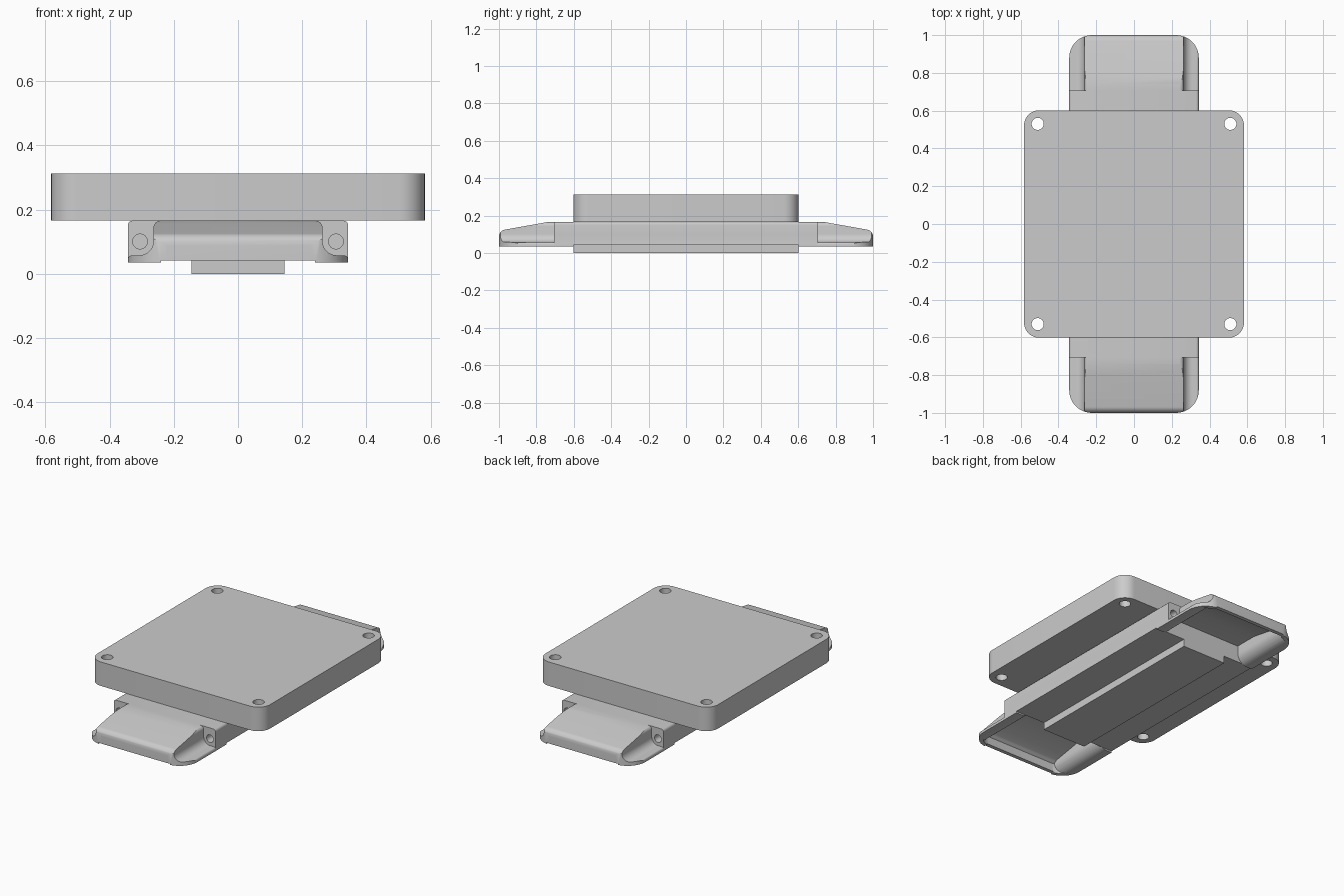
import bpy, bmesh
from math import sin, cos, pi

if "Cube" in bpy.data.objects:
    bpy.data.objects.remove(bpy.data.objects["Cube"])


def prism(name, pts, axis, lo, hi):
    """Extrude a closed 2D outline along axis ('x': yz, 'y': xz, 'z': xy)."""
    def place(p, t):
        a, b = p
        return {'x': (t, a, b), 'y': (a, t, b), 'z': (a, b, t)}[axis]
    bm = bmesh.new()
    low = [bm.verts.new(place(p, lo)) for p in pts]
    high = [bm.verts.new(place(p, hi)) for p in pts]
    bm.faces.new(low)
    bm.faces.new(high)
    n = len(pts)
    for i in range(n):
        j = (i + 1) % n
        bm.faces.new((low[i], low[j], high[j], high[i]))
    bmesh.ops.recalc_face_normals(bm, faces=bm.faces[:])
    me = bpy.data.meshes.new(name)
    bm.to_mesh(me)
    bm.free()
    ob = bpy.data.objects.new(name, me)
    bpy.context.collection.objects.link(ob)
    return ob


def arc(cx, cy, r, a0, a1, n=10):
    return [(cx + r * cos(pi / 180 * (a0 + (a1 - a0) * i / n)),
             cy + r * sin(pi / 180 * (a0 + (a1 - a0) * i / n))) for i in range(n + 1)]


def rounded(hx, hy, r):
    pts = []
    for k, (sx, sy) in enumerate([(1, 1), (-1, 1), (-1, -1), (1, -1)]):
        pts += arc(sx * (hx - r), sy * (hy - r), r, 90 * k, 90 * k + 90)
    return pts


def rect(x0, x1, y0, y1):
    return [(x0, y0), (x1, y0), (x1, y1), (x0, y1)]


def circle(cx, cy, r):
    return arc(cx, cy, r, 0, 360, 32)[:-1]


def mirror(pts):
    return pts + [(-x, y) for x, y in reversed(pts)]


def flip(pts, s):
    return [(s * x, y) for x, y in pts]


def boolean(ob, cutter, op='DIFFERENCE'):
    bpy.context.view_layer.objects.active = ob
    m = ob.modifiers.new("cut", 'BOOLEAN')
    m.operation, m.object, m.solver = op, cutter, 'EXACT'
    bpy.ops.object.modifier_apply(modifier=m.name)
    bpy.data.objects.remove(cutter)


def smooth(ob):
    bpy.ops.object.select_all(action='DESELECT')
    ob.select_set(True)
    bpy.context.view_layer.objects.active = ob
    bpy.ops.object.shade_smooth_by_angle(angle=pi / 6)


# top plate with four corner holes
plate = prism("top_plate", rounded(0.582, 0.602, 0.08), 'z', 0.166, 0.312)
for sx in (1, -1):
    for sy in (1, -1):
        boolean(plate, prism("hole", circle(sx * 0.51, sy * 0.53, 0.032), 'z', 0, 0.5))
smooth(plate)

# carrier body: plan outline trimmed by its cross-section and its tapered side profile
body = prism("carrier_body", rounded(0.343, 1.0, 0.12), 'z', 0.035, 0.2)
boolean(body, prism("section", mirror([(0.4, 0.0), (0.4, 0.1), (0.343, 0.1)]
        + arc(0.328, 0.151, 0.015, 0, 90, 5)), 'y', -1.2, 1.2), 'INTERSECT')
side = [(1.0, 0.0)] + arc(0.962, 0.088, 0.038, 0, 80) + [(0.74, 0.166)]
boolean(body, prism("side", mirror(side), 'x', -0.5, 0.5), 'INTERSECT')

# side notches with filleted inner corner
notch = ([(0.40, 0.03), (0.3431, 0.045)] + arc(0.33, 0.045, 0.013, 10, 90, 5)
         + arc(0.308, 0.103, 0.045, 270, 180)
         + arc(0.241, 0.144, 0.022, 0, 90, 6) + [(0.241, 0.25), (0.40, 0.25)])
for sx in (1, -1):
    for sy in (1, -1):
        boolean(body, prism("notch", flip(notch, sx), 'y', sy * 0.706, sy * 1.2))

# hollow underside of each tapered end
flare = mirror([(0.325, 0.0), (0.325, 0.03)] + arc(0.308, 0.1, 0.065, 270, 180) + [(0.243, 0.25)])
for s in (1, -1):
    cavity = prism("cavity", flare, 'y', s * 0.602, s * 1.1)
    prof = [(0.5, 0.0), (0.977, 0.0), (0.977, 0.09), (0.955, 0.106), (0.74, 0.144), (0.5, 0.144)]
    boolean(cavity, prism("roof", flip(prof, s), 'x', -0.5, 0.5), 'INTERSECT')
    boolean(cavity, prism("plan", rounded(0.32, 0.978, 0.1), 'z', -0.1, 0.3), 'INTERSECT')
    boolean(body, cavity)

# shallow steps under the body, then the screw holes in the notch walls
boolean(body, prism("slot", rect(-0.24, 0.24, -1.2, 1.2), 'z', -0.1, 0.042))
boolean(body, prism("step", rect(-0.5, 0.5, -0.602, 0.602), 'z', -0.1, 0.044))
for sx in (1, -1):
    for sy in (1, -1):
        boolean(body, prism("screw", circle(sx * 0.305, 0.101, 0.023), 'y', sy * 0.61, sy * 0.8))
smooth(body)

# bottom rail
prism("bottom_rail", rect(-0.145, 0.145, -0.602, 0.602), 'z', 0.0, 0.045)
